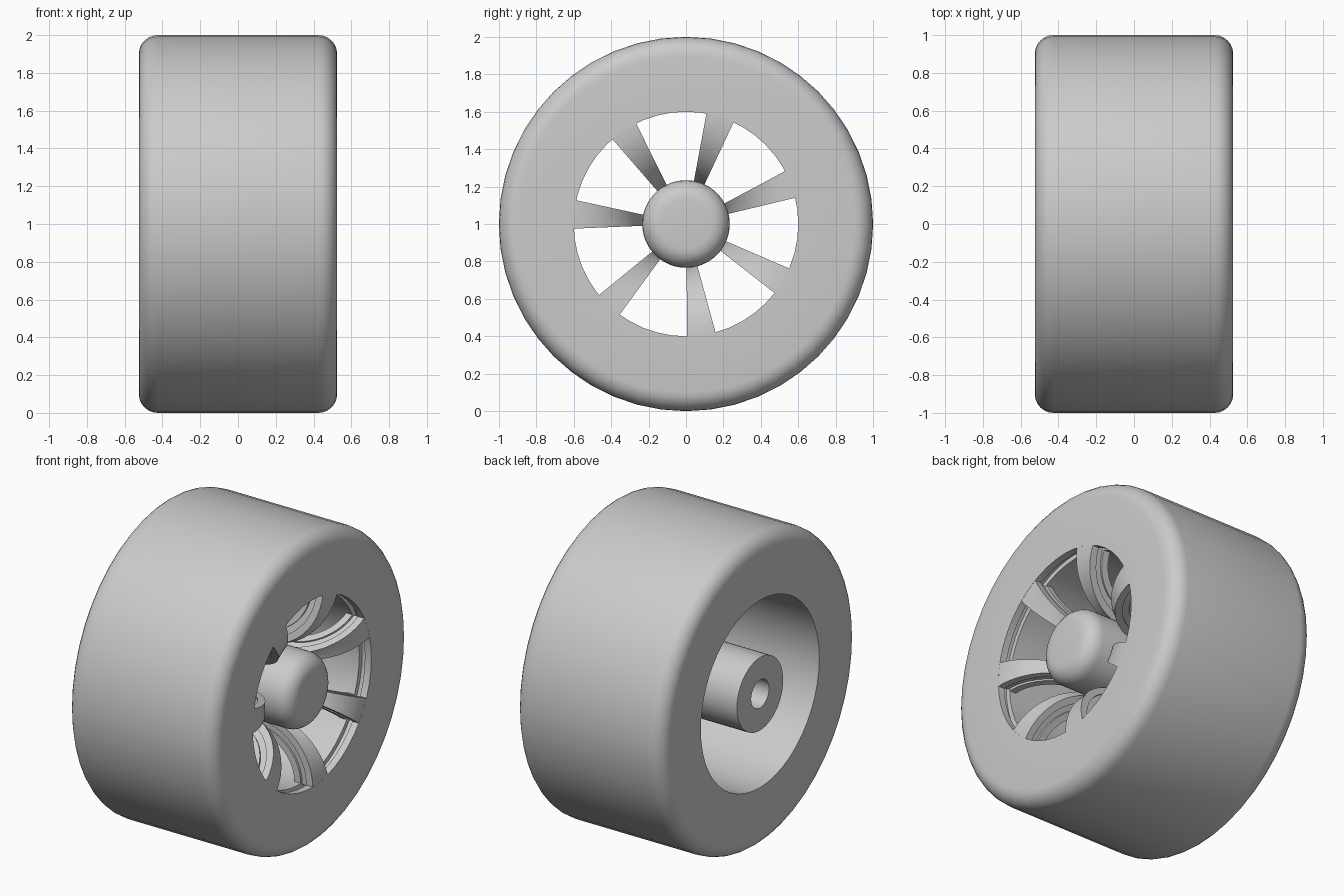
import bpy, bmesh
from math import sin, cos, pi, radians
from mathutils import Vector

if "Cube" in bpy.data.objects:
    bpy.data.objects.remove(bpy.data.objects["Cube"], do_unlink=True)

grey = bpy.data.materials.new("plain_grey")
grey.use_nodes = True
grey.diffuse_color = (0.6, 0.6, 0.6, 1)
grey.node_tree.nodes["Principled BSDF"].inputs["Base Color"].default_value = (0.6, 0.6, 0.6, 1)

HALF = 0.525          # half width of the wheel
RIM = 0.6             # radius of the opening
FLARE = 0.38          # radius of the spoke curve
SPOKES = 7


def finish(name, bm):
    bmesh.ops.remove_doubles(bm, verts=bm.verts, dist=1e-5)
    bmesh.ops.recalc_face_normals(bm, faces=bm.faces)
    mesh = bpy.data.meshes.new(name)
    bm.to_mesh(mesh)
    bm.free()
    mesh.materials.append(grey)
    obj = bpy.data.objects.new(name, mesh)
    bpy.context.collection.objects.link(obj)
    bpy.ops.object.select_all(action="DESELECT")
    obj.select_set(True)
    bpy.context.view_layer.objects.active = obj
    bpy.ops.object.shade_smooth_by_angle(angle=radians(35))
    return obj


def around(x, r, a):
    return Vector((x, r * cos(a), 1 + r * sin(a)))


def corner(x, r, size, start, steps=6):
    """Quarter-round profile points, sweeping clockwise from start."""
    return [(x + size * cos(start - i * pi / 2 / steps),
             r + size * sin(start - i * pi / 2 / steps)) for i in range(steps + 1)]


def revolve(name, profile, closed, segments=48):
    bm = bmesh.new()
    verts = [bm.verts.new(around(x, r, 0)) for x, r in profile]
    edges = [bm.edges.new(p) for p in zip(verts, verts[1:])]
    if closed:
        edges.append(bm.edges.new((verts[-1], verts[0])))
    bmesh.ops.spin(bm, geom=verts + edges, cent=(0, 0, 1), axis=(1, 0, 0),
                   angle=2 * pi, steps=segments)
    return finish(name, bm)


# Tyre with rounded shoulders, plain barrel and a groove behind the front lip
b = 0.1
tyre = corner(-HALF + b, 1 - b, b, pi) + corner(HALF - b, 1 - b, b, pi / 2)
tyre += [(HALF, RIM), (0.48, RIM), (0.48, 0.63), (0.44, 0.63), (0.44, RIM), (-HALF, RIM)]
revolve("tyre", tyre, True)

# Hub with a rounded cap in front and an axle hole behind
hub = [(0.1, 0), (0.1, 0.09), (-HALF, 0.09), (-HALF, 0.234)]
hub += corner(HALF - b, 0.234 - b, b, pi / 2) + [(HALF, 0)]
revolve("hub", hub, False)


def spoke_layer(bm, middle, half, outer, inner, arcs=12, slices=4):
    """One curved layer of a spoke, bending from the rim back to the hub."""
    rings = []
    for i in range(arcs + 1):
        t = radians(-2) + i * radians(92) / arcs
        rows = []
        for size in (outer, inner):
            x, r = HALF - FLARE + size * cos(t), RIM - size * sin(t)
            rows.append([bm.verts.new(around(x, r, middle + half * (2 * j / slices - 1)))
                         for j in range(slices + 1)])
        rings.append(rows[0] + rows[1][::-1])
    n = len(rings[0])
    for p, q in zip(rings, rings[1:]):
        for j in range(n):
            k = (j + 1) % n
            bm.faces.new((p[j], p[k], q[k], q[j]))
    bm.faces.new(rings[0])
    bm.faces.new(rings[-1])


# Spokes, each a front and back layer with a narrower core between
for s in range(SPOKES):
    angle = radians(20.8) + s * 2 * pi / SPOKES
    bm = bmesh.new()
    for half, outer, inner in ((7.3, FLARE, 0.335), (5.8, 0.336, 0.294), (7.3, 0.295, 0.25)):
        spoke_layer(bm, angle, radians(half), outer, inner)
    finish(f"spoke_{s + 1}", bm)
